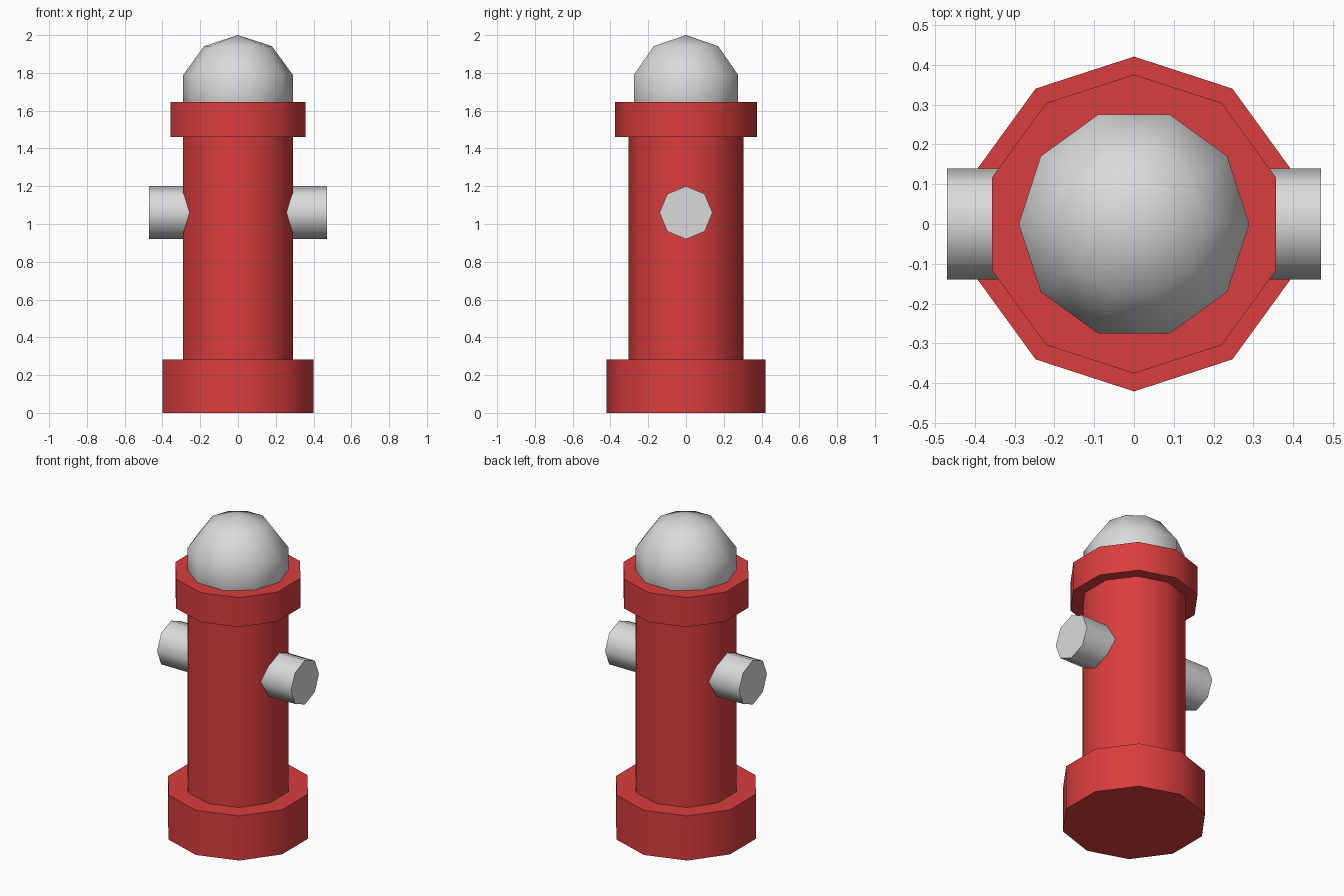
import bpy
import math

cube = bpy.data.objects.get("Cube")
if cube:
    bpy.data.objects.remove(cube, do_unlink=True)


def material(name, colour):
    mat = bpy.data.materials.new(name)
    mat.use_nodes = True
    mat.diffuse_color = colour
    mat.node_tree.nodes["Principled BSDF"].inputs["Base Color"].default_value = colour
    return mat


red = material("red_paint", (0.70, 0.047, 0.047, 1))
grey = material("light_grey_metal", (0.70, 0.70, 0.70, 1))


def finish(name, mat):
    obj = bpy.context.object
    obj.name = name
    obj.data.materials.append(mat)
    bpy.ops.object.transform_apply(location=False, rotation=True, scale=True)
    bpy.ops.object.shade_smooth_by_angle(angle=math.radians(50))
    return obj


def drum(name, radius, bottom, top):
    """Ten-sided upright cylinder with corners on the y axis."""
    bpy.ops.mesh.primitive_cylinder_add(
        vertices=10, radius=radius, depth=top - bottom,
        location=(0, 0, (bottom + top) / 2))
    return finish(name, red)


# Stacked body
drum("base", 0.421, 0, 0.283)
drum("barrel", 0.305, 0.283, 1.46)
drum("collar", 0.376, 1.46, 1.647)

# Domed cap, its lower half sunk in the collar
bpy.ops.mesh.primitive_uv_sphere_add(
    segments=10, ring_count=5, radius=0.305, location=(0, 0, 1.695),
    rotation=(0, 0, math.pi / 2))
finish("dome", grey)

# Octagonal side outlets
for side, name in ((1, "left_outlet"), (-1, "right_outlet")):
    bpy.ops.mesh.primitive_cylinder_add(
        vertices=8, radius=0.14, depth=0.32, location=(side * 0.31, 0, 1.06),
        rotation=(0, side * math.pi / 2, 0))
    finish(name, grey)
